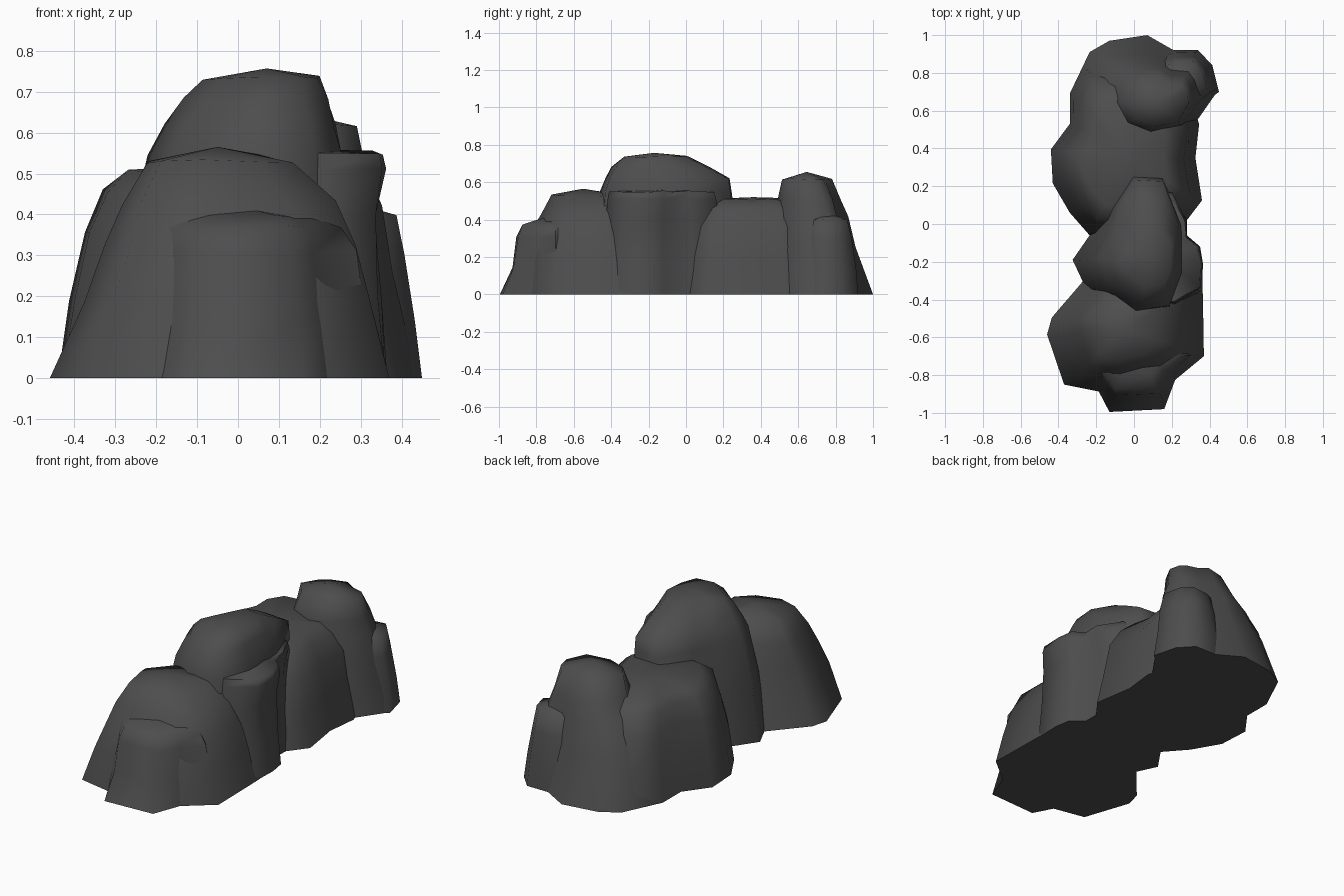
import bpy, bmesh, math, random

random.seed(4)
stone = bpy.data.materials.new("dark grey stone")
stone.diffuse_color = (0.075, 0.075, 0.075, 1)


def boulder(name, centre, outline, rings, cap):
    """Loft a ground outline upward. rings: (z, shift x, shift y, scale x, scale y)."""
    cx, cy = centre
    bm = bmesh.new()
    loops = [[bm.verts.new((x, y, 0)) for x, y in outline]]
    for z, dx, dy, sx, sy in rings:
        loops.append([bm.verts.new((
            cx + dx + (x - cx) * sx + random.uniform(-.006, .006),
            cy + dy + (y - cy) * sy + random.uniform(-.006, .006),
            z + random.uniform(-.006, .006))) for x, y in outline])
    n = len(outline)
    for a, b in zip(loops, loops[1:]):
        for i in range(n):
            j = (i + 1) % n
            bm.faces.new((a[i], a[j], b[j], b[i]))
    # rounded crown and flat underside
    tip = bm.verts.new((cx + rings[-1][1], cy + rings[-1][2], cap))
    for i in range(n):
        bm.faces.new((loops[-1][i], loops[-1][(i + 1) % n], tip))
    bm.faces.new(loops[0])
    bmesh.ops.recalc_face_normals(bm, faces=bm.faces[:])
    me = bpy.data.meshes.new(name)
    bm.to_mesh(me)
    bm.free()
    me.materials.append(stone)
    ob = bpy.data.objects.new(name, me)
    bpy.context.collection.objects.link(ob)
    bpy.ops.object.select_all(action='DESELECT')
    ob.select_set(True)
    bpy.context.view_layer.objects.active = ob
    bpy.ops.object.shade_smooth_by_angle(angle=math.radians(75))
    return ob


# low toe flaring back into the front boulder
boulder("front_toe_rock", (0, -.72),
        [(.34, -.68), (.2, -.45), (-.2, -.45), (-.34, -.68), (-.19, -.88), (-.13, -.995),
         (.16, -.98), (.22, -.82)],
        [(.14, 0, 0, .93, .77), (.31, 0, 0, .84, .68), (.37, 0, 0, .76, .58),
         (.4, 0, 0, .55, .28)], .42)

# broad front boulder
boulder("front_boulder", (-.05, -.58),
        [(.36, -.24), (0, -.22), (-.25, -.28), (-.435, -.495), (-.46, -.585), (-.37, -.85),
         (-.12, -.9), (.2, -.84), (.37, -.70), (.365, -.4)],
        [(.19, .02, 0, .85, .93), (.32, .025, .005, .75, .82), (.43, .02, .02, .63, .69),
         (.53, 0, .03, .43, .54)], .565)

# steep shelf on the right of the middle
boulder("middle_shelf", (.1, -.15),
        [(.28, .04), (.2, .2), (0, .2), (-.05, -.2), (0, -.4), (.22, -.45), (.36, -.36),
         (.365, -.21), (.35, -.12), (.28, -.06)],
        [(.2, 0, 0, .93, .97), (.4, .005, 0, .88, .93), (.51, .005, 0, .95, .9),
         (.55, .005, 0, .92, .86)], .56)

# tall middle crest, rising from the ground on the left
boulder("middle_crest", (0, -.12),
        [(.26, -.28), (.26, 0), (.14, .29), (-.05, .3), (-.18, .12), (-.235, -.06),
         (-.325, -.19), (-.25, -.35), (-.03, -.5), (.18, -.47)],
        [(.3, .02, 0, .9, .95), (.55, .04, 0, .8, .88), (.62, .05, 0, .71, .83),
         (.68, .06, -.03, .6, .66), (.735, .07, -.05, .48, .42)], .757)

# saddle behind the crest, running into the rear
boulder("rear_saddle_rock", (-.05, .36),
        [(.36, .125), (.325, .35), (.345, .53), (.3, .65), (0, .85), (-.26, .83), (-.34, .69),
         (-.34, .53), (-.44, .395), (-.43, .215), (-.34, .06), (-.235, -.06),
         (0, -.1), (.28, .02)],
        [(.19, 0, 0, .92, .95), (.36, .005, 0, .83, .87), (.46, 0, 0, .71, .77),
         (.505, 0, 0, .56, .62)], .52)

# rear boulder with its raised peak
boulder("rear_boulder", (.05, .71),
        [(.44, .7), (.4, .84), (.34, .91), (.21, .92), (.07, 1), (-.13, .97), (-.235, .91),
         (-.34, .69), (-.22, .5), (.02, .42), (.3, .5)],
        [(.26, .01, -.03, .83, .8), (.42, .04, -.04, .67, .68), (.51, .06, -.05, .53, .6),
         (.615, .07, -.065, .44, .47)], .655)

# rounded shoulder at the rear right
boulder("rear_shoulder_rock", (.27, .76),
        [(.45, .7), (.415, .84), (.34, .92), (.21, .92), (.05, .85), (.1, .6), (.315, .595)],
        [(.14, -.01, 0, .93, .93), (.3, -.01, -.01, .82, .83), (.4, -.01, -.01, .68, .68)], .435)
